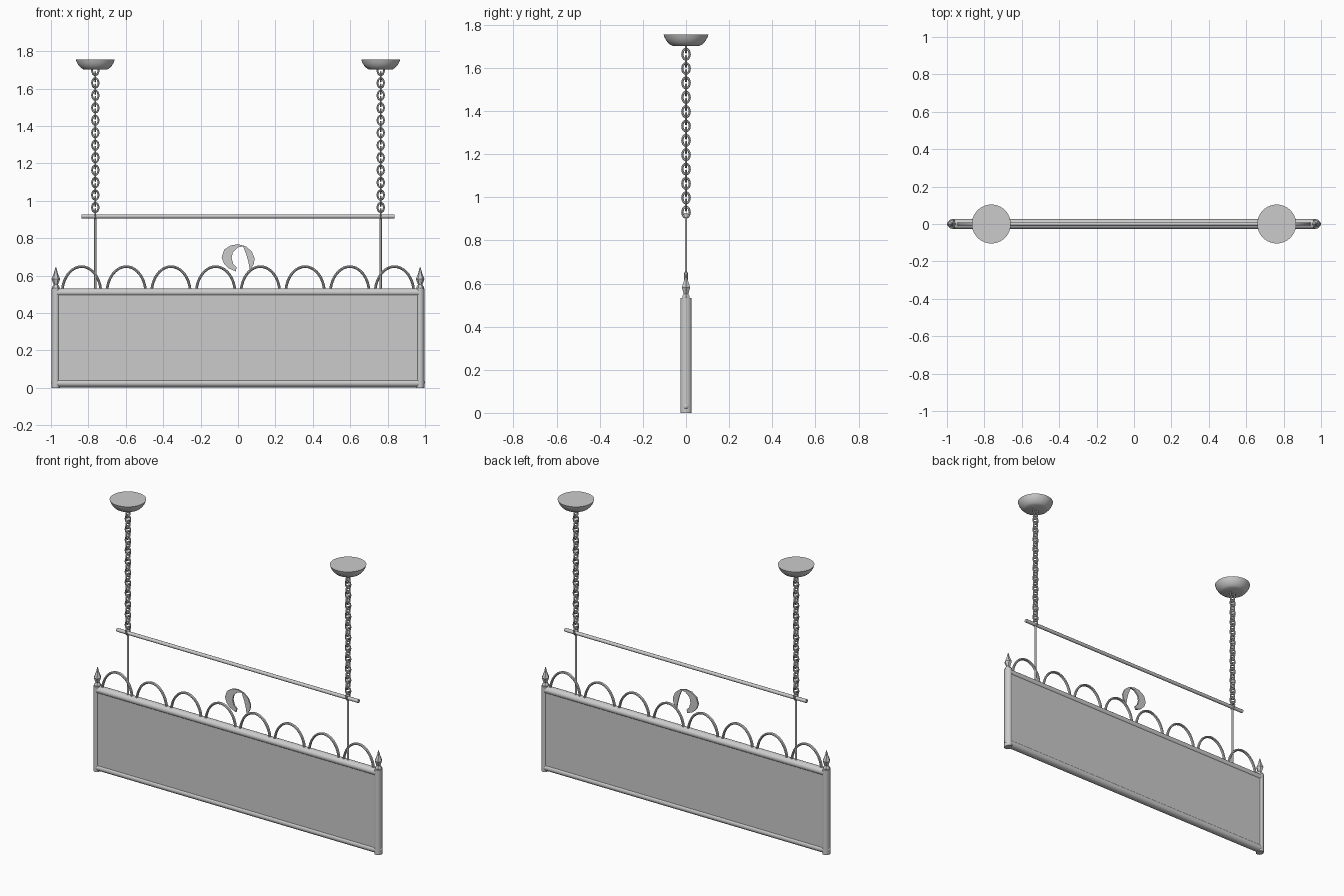
import bpy, bmesh, math
from mathutils import Vector

if "Cube" in bpy.data.objects:
    bpy.data.objects.remove(bpy.data.objects["Cube"])

metal = bpy.data.materials.new("grey_metal")
metal.diffuse_color = (0.6, 0.6, 0.6, 1)
metal.use_nodes = True
metal.node_tree.nodes["Principled BSDF"].inputs["Base Color"].default_value = metal.diffuse_color


def finish(name, bm, smooth=True):
    bmesh.ops.recalc_face_normals(bm, faces=bm.faces)
    me = bpy.data.meshes.new(name)
    bm.to_mesh(me)
    bm.free()
    me.materials.append(metal)
    ob = bpy.data.objects.new(name, me)
    bpy.context.collection.objects.link(ob)
    if smooth:
        bpy.ops.object.select_all(action='DESELECT')
        ob.select_set(True)
        bpy.context.view_layer.objects.active = ob
        bpy.ops.object.shade_smooth_by_angle(angle=math.radians(40))
    return ob


def sweep(bm, pts, u_radius, y_radius, sides=8, closed=False, normal=(0, 1, 0)):
    """Elliptical tube along a path lying in the plane with the given normal."""
    n = Vector(normal)
    pts = [Vector(p) for p in pts]
    count = len(pts)
    rings = []
    for i, p in enumerate(pts):
        if closed:
            t = pts[(i + 1) % count] - pts[i - 1]
        else:
            t = pts[min(i + 1, count - 1)] - pts[max(i - 1, 0)]
        u = t.normalized().cross(n)
        rings.append([bm.verts.new(p + u * u_radius * math.cos(a) + n * y_radius * math.sin(a))
                      for a in (2 * math.pi * k / sides for k in range(sides))])
    for i in range(count if closed else count - 1):
        a, b = rings[i], rings[(i + 1) % count]
        for k in range(sides):
            m = (k + 1) % sides
            bm.faces.new((a[k], a[m], b[m], b[k]))
    if not closed:
        bm.faces.new(rings[0])
        bm.faces.new(rings[-1])


def rod(name, start, end, u_radius, y_radius=None, sides=12):
    bm = bmesh.new()
    sweep(bm, [start, end], u_radius, y_radius or u_radius, sides)
    return finish(name, bm)


def lathe(name, x, profile, sides, smooth=True):
    """Turned part around a vertical axis, from (radius, z) points."""
    bm = bmesh.new()
    rings = [[bm.verts.new((x + r * math.cos(2 * math.pi * k / sides),
                            r * math.sin(2 * math.pi * k / sides), z))
              for k in range(sides)] for r, z in profile]
    for a, b in zip(rings, rings[1:]):
        for k in range(sides):
            m = (k + 1) % sides
            bm.faces.new((a[k], a[m], b[m], b[k]))
    bm.faces.new(rings[0])
    bm.faces.new(rings[-1])
    return finish(name, bm, smooth)


def plate(name, outline, half):
    """Flat plate in the xz plane."""
    bm = bmesh.new()
    face = bm.faces.new([bm.verts.new((x, -half, z)) for x, z in outline])
    ext = bmesh.ops.extrude_face_region(bm, geom=[face])
    moved = [v for v in ext["geom"] if isinstance(v, bmesh.types.BMVert)]
    bmesh.ops.translate(bm, verts=moved, vec=(0, 2 * half, 0))
    return finish(name, bm, False)


# Sign panel and its rounded frame
plate("sign_panel", [(-0.975, 0.025), (0.975, 0.025), (0.975, 0.51), (-0.975, 0.51)], 0.019)
rod("top_rail", (-0.975, 0, 0.51), (0.975, 0, 0.51), 0.022, 0.026, 20)
rod("bottom_rail", (-0.975, 0, 0.025), (0.975, 0, 0.025), 0.022, 0.026, 20)

CHAIN_X = 0.763
for side, s in (("left", -1), ("right", 1)):
    rod(side + "_stile", (s * 0.974, 0, 0), (s * 0.974, 0, 0.532), 0.022, 0.026, 20)

    # Spear-shaped finial
    lathe(side + "_finial", s * 0.974,
          [(0.020, 0.53), (0.020, 0.54), (0.012, 0.552), (0.023, 0.582),
           (0.011, 0.612), (0.002, 0.645)], 6, False)

    # Ball at the bottom corner
    bm = bmesh.new()
    bmesh.ops.create_uvsphere(bm, u_segments=12, v_segments=8, radius=0.015)
    bmesh.ops.translate(bm, verts=bm.verts, vec=(s * 0.985, 0, 0.03))
    finish(side + "_corner_ball", bm)

    # Hanger rod, ceiling canopy
    rod(side + "_hanger_rod", (s * CHAIN_X, 0, 0.52), (s * CHAIN_X, 0, 0.92), 0.006, sides=10)
    lathe(side + "_canopy", s * CHAIN_X,
          [(0.062, 1.702), (0.075, 1.709), (0.088, 1.722), (0.098, 1.738),
           (0.104, 1.755)], 40)

    # Chain of alternating oval links
    bm = bmesh.new()
    for i in range(24):
        z = 0.931 + i * 0.0333
        across = i % 2 == 1
        path = []
        for k in range(16):
            a = 2 * math.pi * k / 16
            w = 0.017 * math.cos(a)
            path.append((s * CHAIN_X + (w if across else 0), 0 if across else w,
                         z + 0.025 * math.sin(a)))
        sweep(bm, path, 0.0052, 0.0052, 6, True, (0, 1, 0) if across else (1, 0, 0))
    finish(side + "_chain", bm)

# Spreader bar between the chains
rod("spreader_bar", (-0.838, 0, 0.917), (0.838, 0, 0.917), 0.011, sides=12)

# Row of arches on the top rail
bm = bmesh.new()
for i in range(8):
    cx = (i - 3.5) * 0.239
    sweep(bm, [(cx - 0.104 * math.cos(math.pi * k / 20), 0,
                0.505 + 0.143 * math.sin(math.pi * k / 20)) for k in range(21)],
          0.007, 0.009, 8)
finish("crest_arches", bm)

# Curled ribbon ornament above the middle
plate("ribbon_left_curl",
      [(-0.012, 0.623), (-0.05, 0.639), (-0.076, 0.666), (-0.087, 0.698), (-0.074, 0.738),
       (-0.04, 0.761), (0.0, 0.768), (0.03, 0.757), (0.0, 0.751), (-0.028, 0.725),
       (-0.034, 0.693), (-0.025, 0.662), (-0.007, 0.645)], 0.005)
plate("ribbon_right_curl",
      [(0.0, 0.768), (0.041, 0.757), (0.073, 0.73), (0.089, 0.693), (0.084, 0.66),
       (0.063, 0.629), (0.057, 0.666), (0.046, 0.709), (0.027, 0.757)], 0.004)
